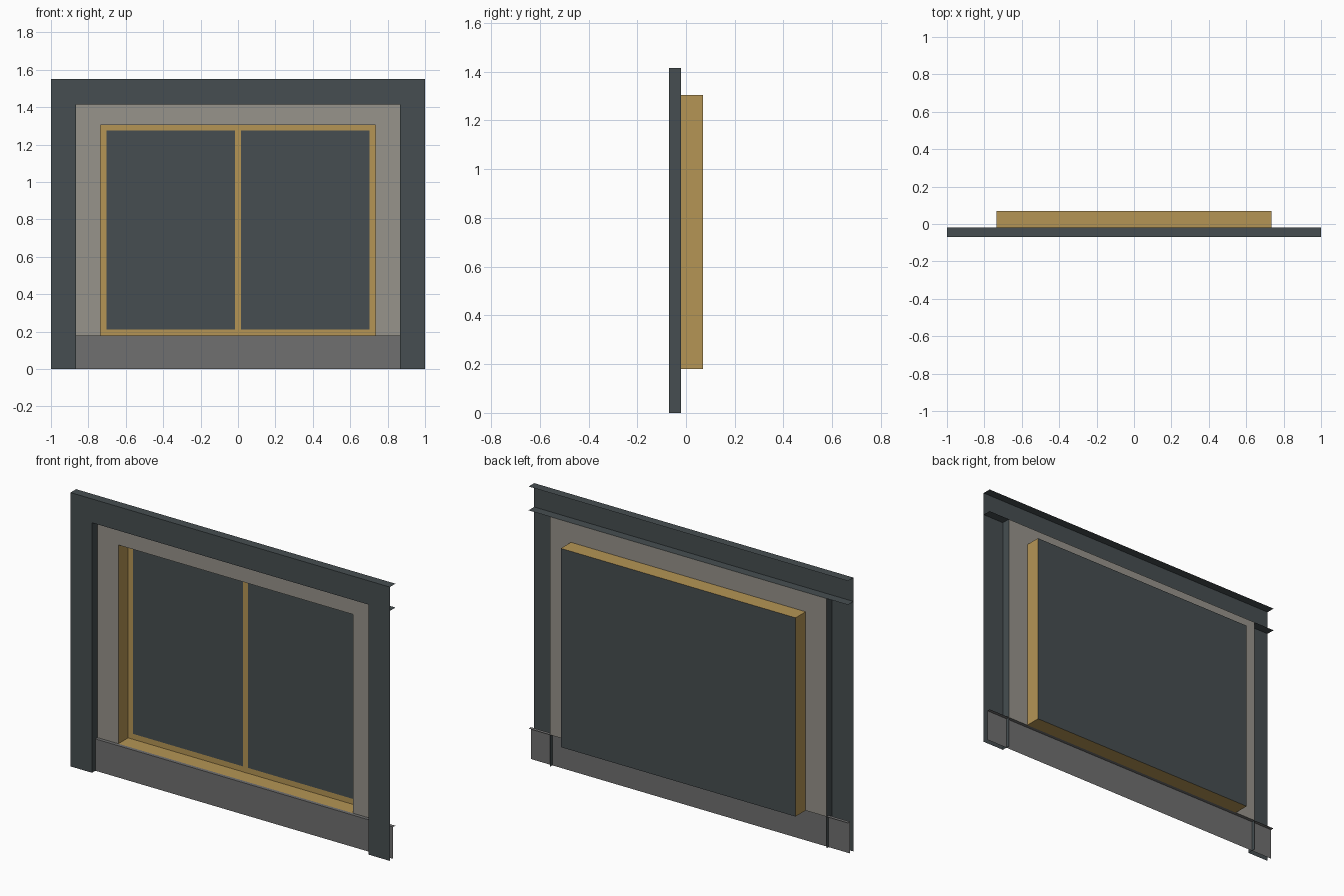
import bpy
import bmesh

cube = bpy.data.objects.get("Cube")
if cube:
    bpy.data.objects.remove(cube, do_unlink=True)


def material(name, rgb):
    mat = bpy.data.materials.new(name)
    mat.use_nodes = True
    mat.diffuse_color = (*rgb, 1)
    mat.node_tree.nodes["Principled BSDF"].inputs["Base Color"].default_value = (*rgb, 1)
    return mat


slate = material("dark slate", (0.061, 0.076, 0.082))
gold = material("ochre frame", (0.462, 0.301, 0.091))
stone = material("grey base", (0.162, 0.162, 0.162))
plaster = material("pale wall", (0.309, 0.292, 0.258))


def sheet(name, polygons, mat):
    """Thin-walled part made of flat polygons."""
    bm = bmesh.new()
    for points in polygons:
        bm.faces.new([bm.verts.new(p) for p in points])
    bmesh.ops.remove_doubles(bm, verts=bm.verts, dist=0.0001)
    mesh = bpy.data.meshes.new(name)
    bm.to_mesh(mesh)
    bm.free()
    mesh.materials.append(mat)
    obj = bpy.data.objects.new(name, mesh)
    bpy.context.collection.objects.link(obj)
    return obj


def upright(x0, x1, z0, z1, y):
    return [(x0, y, z0), (x1, y, z0), (x1, y, z1), (x0, y, z1)]


def shelf(x, y0, y1, z):
    return [(-x, y0, z), (x, y0, z), (x, y1, z), (-x, y1, z)]


def side(x, y0, y1, z0, z1):
    return [(x, y0, z0), (x, y1, z0), (x, y1, z1), (x, y0, z1)]


FRONT, BASE, WALL, BACK = -0.07, -0.04, -0.02, 0.07
TOP, HEAD, SILL = 1.55, 1.415, 0.18
OUTER, INNER, BOX, BOX_TOP = 1.0, 0.865, 0.735, 1.305

# Surround: one face shaped like an arch, plus its returns
arch = [(-OUTER, 0), (-INNER, 0), (-INNER, HEAD), (INNER, HEAD),
        (INNER, 0), (OUTER, 0), (OUTER, TOP), (-OUTER, TOP)]
sheet("surround_face", [[(x, FRONT, z) for x, z in arch]], slate)
sheet("header_top", [shelf(OUTER, FRONT, WALL, TOP)], slate)
sheet("header_underside", [shelf(OUTER, FRONT, WALL, HEAD)[::-1]], slate)
for label, s in (("left", 1), ("right", -1)):
    ret = side(s * INNER, FRONT, WALL, 0, HEAD)
    sheet(label + "_pilaster_return", [ret[::-1] if s > 0 else ret], slate)

# Base panel with its narrow ledge
sheet("base_panel", [upright(-OUTER, OUTER, 0, SILL, BASE),
                     shelf(OUTER, BASE, WALL, SILL)], stone)

# Wall around the window opening
sheet("wall", [upright(-INNER, -BOX, SILL, HEAD, WALL),
               upright(BOX, INNER, SILL, HEAD, WALL),
               upright(-BOX, BOX, BOX_TOP, HEAD, WALL)], plaster)

# Deep window box
sheet("window_box", [side(BOX, WALL, BACK, SILL, BOX_TOP),
                     side(-BOX, WALL, BACK, SILL, BOX_TOP)[::-1],
                     shelf(BOX, WALL, BACK, BOX_TOP),
                     shelf(BOX, WALL, BACK, SILL)[::-1]], gold)

# Glass closes the back; flat frame bars sit just in front of it
sheet("glass", [upright(-BOX, BOX, SILL, BOX_TOP, BACK)], slate)
bar, y = 0.031, BACK - 0.003
sheet("window_frame", [upright(-BOX, -BOX + bar, SILL, BOX_TOP, y),
                       upright(BOX - bar, BOX, SILL, BOX_TOP, y),
                       upright(-BOX, BOX, SILL, SILL + bar, y),
                       upright(-BOX, BOX, BOX_TOP - bar, BOX_TOP, y)], gold)
sheet("mullion", [upright(-bar / 2, bar / 2, SILL, BOX_TOP, y - 0.001)], gold)
